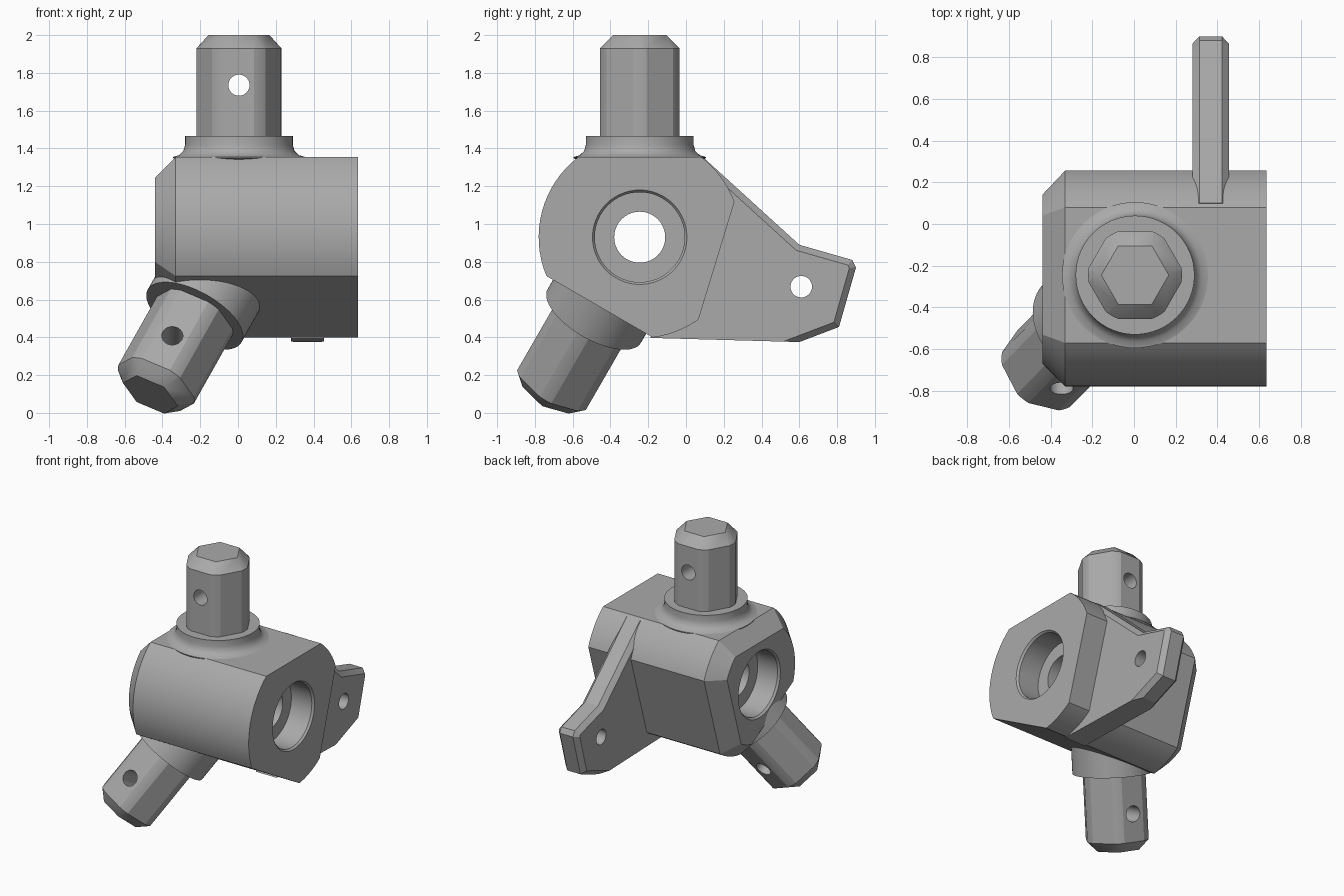
import bpy, bmesh
from math import acos, cos, sin, radians, pi
from mathutils import Matrix, Vector

if "Cube" in bpy.data.objects:
    bpy.data.objects.remove(bpy.data.objects["Cube"], do_unlink=True)

steel = bpy.data.materials.new("grey_steel")
steel.use_nodes = True
GREY = (0.40, 0.40, 0.40, 1)
steel.diffuse_color = GREY
steel.node_tree.nodes["Principled BSDF"].inputs["Base Color"].default_value = GREY

HUB = Vector((0.005, -0.245, 0.93))


def add_object(name, bm, matrix=Matrix()):
    bmesh.ops.remove_doubles(bm, verts=bm.verts, dist=1e-5)
    bmesh.ops.transform(bm, matrix=matrix, verts=bm.verts)
    bmesh.ops.recalc_face_normals(bm, faces=bm.faces)
    mesh = bpy.data.meshes.new(name)
    bm.to_mesh(mesh)
    bm.free()
    mesh.materials.append(steel)
    ob = bpy.data.objects.new(name, mesh)
    bpy.context.collection.objects.link(ob)
    return ob


def flatted_circle(radius, flat, normals, steps):
    """Circle cut by flats at the given distance and directions (degrees)."""
    half = acos(min(1, flat / radius))
    pts = []
    for i, n in enumerate(normals):
        nxt = normals[(i + 1) % len(normals)]
        if nxt <= n:
            nxt += 360
        a, b = radians(n) + half, radians(nxt) - half
        for k in range(steps + 1):
            t = a + (b - a) * k / steps
            pts.append((radius * cos(t), radius * sin(t)))
    return pts


def circle(radius, sides=64):
    return [(radius * cos(2 * pi * k / sides), radius * sin(2 * pi * k / sides))
            for k in range(sides)]


def loft(name, sections, matrix):
    """Skin (height, outline) sections along local z and cap both ends."""
    bm = bmesh.new()
    rings = [[bm.verts.new((u, v, h)) for u, v in outline] for h, outline in sections]
    count = len(rings[0])
    for low, high in zip(rings, rings[1:]):
        for k in range(count):
            j = (k + 1) % count
            bm.faces.new((low[k], low[j], high[j], high[k]))
    bm.faces.new(rings[0][::-1])
    bm.faces.new(rings[-1])
    return add_object(name, bm, matrix)


def frame(x_axis, y_axis, z_axis, origin):
    m = Matrix((x_axis, y_axis, z_axis)).transposed().to_4x4()
    m.translation = origin
    return m


def cut(ob, cutter):
    mod = ob.modifiers.new("cut", 'BOOLEAN')
    mod.operation = 'DIFFERENCE'
    mod.solver = 'EXACT'
    mod.object = cutter
    bpy.context.view_layer.objects.active = ob
    bpy.ops.object.modifier_apply(modifier=mod.name)


def smooth(ob, angle=20):
    bpy.ops.object.select_all(action='DESELECT')
    ob.select_set(True)
    bpy.context.view_layer.objects.active = ob
    bpy.ops.object.shade_smooth_by_angle(angle=radians(angle))


X, Y, Z = Vector((1, 0, 0)), Vector((0, 1, 0)), Vector((0, 0, 1))
along_x = frame(Y, Z, X, (0, HUB.y, HUB.z))
cutters = []

# Hub body: round bar with three flats, chamfered on one end
flats = (90, 240, 343)
full = flatted_circle(0.535, 0.425, flats, 16)
small = flatted_circle(0.425, 0.315, flats, 16)
body = loft("hub_body", [(-0.44, small), (-0.33, full), (0.635, full)], along_x)

# Stepped bore through the hub
half_bore = [(0.7, 0.25), (0.635, 0.25), (0.62, 0.238), (0.45, 0.238), (0.45, 0.135)]
other_half = [(-0.26, 0.135), (-0.26, 0.238), (-0.425, 0.238), (-0.44, 0.25), (-0.6, 0.25)]
bore = loft("bore_cutter", [(x, circle(r)) for x, r in half_bore + other_half], along_x)
cutters.append(bore)
cut(body, bore)
smooth(body)

# Mounting lug: chamfered plate at the back
outline = [(-0.19, 0.397), (0.60, 0.375), (0.81, 0.455), (0.90, 0.77),
           (0.88, 0.81), (0.60, 0.89), (0.10, 1.345), (0.04, 1.2), (0.0, 0.6)]
bm = bmesh.new()
sides = [[bm.verts.new((x, y, z)) for y, z in outline] for x in (0.28, 0.455)]
n = len(outline)
bm.faces.new(sides[0])
bm.faces.new(sides[1][::-1])
for k in range(n):
    j = (k + 1) % n
    bm.faces.new((sides[0][k], sides[0][j], sides[1][j], sides[1][k]))
rim = [bm.edges.get((s[k], s[k + 1])) for s in sides for k in range(1, 6)]
bmesh.ops.recalc_face_normals(bm, faces=bm.faces)
bmesh.ops.bevel(bm, geom=rim, offset=0.033, segments=1, affect='EDGES', clamp_overlap=True)
lug = add_object("mounting_lug", bm)
pin = loft("lug_hole_cutter", [(0.1, circle(0.057, 32)), (0.6, circle(0.057, 32))],
           frame(Y, Z, X, (0, 0.61, 0.668)))
cutters.append(pin)
cut(lug, pin)
smooth(lug)


# Hexagonal stubs with collar and cross hole, pointing away from the hub
def stub(name, matrix, collar_profile):
    collar = loft(name + "_collar", [(h, circle(r)) for r, h in collar_profile], matrix)
    hexagon = range(30, 390, 60)
    shaft = flatted_circle(0.225, 0.21, hexagon, 4)
    tip = flatted_circle(0.14 / cos(pi / 6), 0.14, hexagon, 4)
    peg = loft(name + "_shaft", [(0.5, shaft), (1.0, shaft), (1.07, tip)], matrix)
    hole = loft(name + "_hole_cutter", [(-0.4, circle(0.056, 32)), (0.4, circle(0.056, 32))],
                matrix @ frame(Z, X, Y, (0, 0, 0.805)))
    cutters.append(hole)
    cut(peg, hole)
    smooth(peg)
    return collar


fillet = [(0.3, 0.38), (0.35, 0.42), (0.35, 0.425), (0.318, 0.434), (0.294, 0.457), (0.285, 0.49)]
upper = stub("upper_stub", frame(X, Y, Z, HUB), fillet + [(0.285, 0.535)])
smooth(upper, 40)

tilt = radians(26)
down = Vector((0, -0.5, -cos(pi / 6)))
axis = -sin(tilt) * X + cos(tilt) * down
cross = Vector((0, cos(pi / 6), -0.5))
lower = stub("lower_stub", frame(cross.cross(axis), cross, axis, HUB),
             [(0.285, 0.3), (0.285, 0.535)])
cut(lower, bore)
smooth(lower)

for c in cutters:
    bpy.data.objects.remove(c, do_unlink=True)
